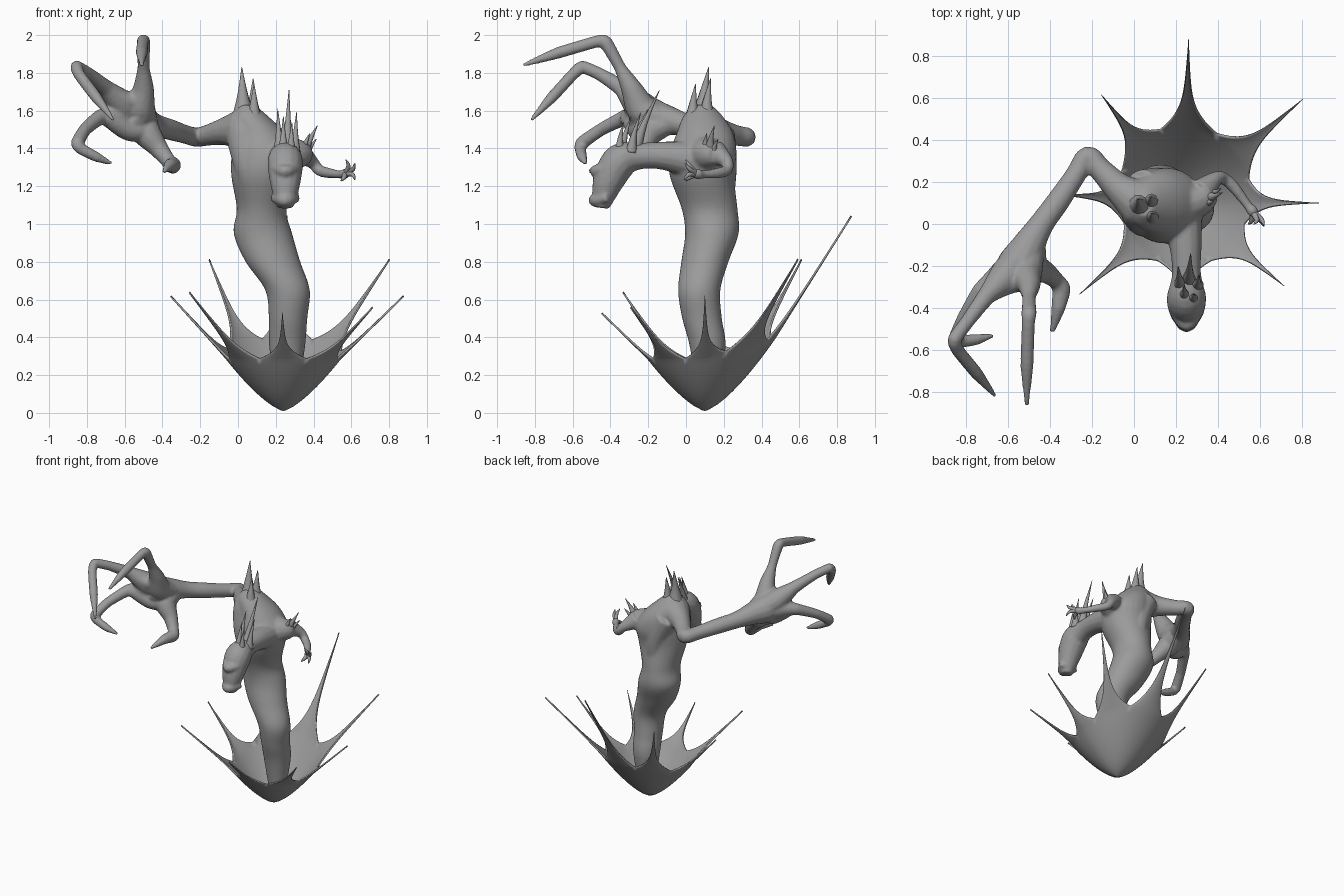
import bpy, bmesh
from math import sin, cos, pi, atan2
from mathutils import Vector

grey = bpy.data.materials.new("dark_grey")
grey.diffuse_color = (.33, .33, .33, 1)


def spline(pts, n, straight=0.0):
    # Catmull-Rom through points of any dimension, blended towards straight segments
    out = []
    for i in range(len(pts) - 1):
        p = [Vector(pts[min(max(i + k, 0), len(pts) - 1)]) for k in (-1, 0, 1, 2)]
        for j in range(n):
            t = j / n
            c = 0.5 * (2 * p[1] + (p[2] - p[0]) * t
                       + (2 * p[0] - 5 * p[1] + 4 * p[2] - p[3]) * t * t
                       + (3 * p[1] - p[0] - 3 * p[2] + p[3]) * t ** 3)
            out.append(c * (1 - straight) + (p[1] * (1 - t) + p[2] * t) * straight)
    return out + [Vector(pts[-1])]


def skin(bm, rings):
    n = len(rings[0])
    vs = [[bm.verts.new(p) for p in r] for r in rings]
    for a, b in zip(vs, vs[1:]):
        for i in range(n):
            bm.faces.new((a[i], a[(i + 1) % n], b[(i + 1) % n], b[i]))
    bm.faces.new(vs[0][::-1])
    bm.faces.new(vs[-1])


def tube(bm, pts, steps=5, seg=14, straight=0.0):
    # round tube along (x, y, z, radius) points
    s = spline(pts, steps, straight)
    c = [Vector(p[:3]) for p in s]
    rings, side, last = [], None, None
    for i, p in enumerate(s):
        d = (c[min(i + 1, len(c) - 1)] - c[max(i - 1, 0)]).normalized()
        side = d.orthogonal().normalized() if side is None else last.rotation_difference(d) @ side
        last = d
        up = d.cross(side)
        r = max(p[3], 0.0015)
        rings.append([c[i] + (side * cos(2 * pi * k / seg) + up * sin(2 * pi * k / seg)) * r
                      for k in range(seg)])
    skin(bm, rings)


def finish(bm, name):
    bmesh.ops.recalc_face_normals(bm, faces=bm.faces)
    for f in bm.faces:
        f.smooth = True
    me = bpy.data.meshes.new(name)
    bm.to_mesh(me)
    bm.free()
    me.materials.append(grey)
    ob = bpy.data.objects.new(name, me)
    bpy.context.collection.objects.link(ob)
    return ob


# torso: stacked ellipses (cx, cy, z, rx, ry)
bm = bmesh.new()
torso = [(.26, .115, .12, .06, .06), (.26, .115, .35, .095, .095), (.265, .085, .5, .102, .105),
         (.262, .07, .65, .118, .112), (.185, .1, .8, .145, .125), (.132, .137, .95, .155, .142),
         (.125, .125, 1.08, .132, .148), (.14, .085, 1.25, .175, .17), (.15, .09, 1.37, .185, .178),
         (.115, .1, 1.48, .14, .15), (.06, .09, 1.57, .1, .105), (.05, .085, 1.63, .04, .05)]
skin(bm, [[(cx + rx * cos(2 * pi * k / 28), cy + ry * sin(2 * pi * k / 28), z) for k in range(28)]
          for cx, cy, z, rx, ry in spline(torso, 5)])

# neck, head, brow, cheeks and lips
tube(bm, [(.22, .08, 1.33, .11), (.245, -.1, 1.36, .078), (.25, -.24, 1.36, .07),
          (.25, -.345, 1.335, .094), (.25, -.405, 1.24, .085), (.25, -.435, 1.15, .064),
          (.25, -.445, 1.085, .04)])
tube(bm, [(.18, -.40, 1.30, .02), (.25, -.48, 1.28, .032), (.32, -.40, 1.30, .02)])
tube(bm, [(.19, -.41, 1.14, .025), (.25, -.485, 1.125, .034), (.31, -.41, 1.14, .025)])

# muscles from chest and back to the large shoulder, and to the small shoulder
tube(bm, [(.1, .06, 1.1, .07), (.05, .01, 1.3, .07), (.03, .05, 1.45, .09), (.03, .08, 1.53, .09)])
tube(bm, [(.14, .19, 1.08, .06), (.12, .19, 1.3, .08), (.04, .17, 1.48, .09)])
tube(bm, [(.2, .1, 1.36, .12), (.31, .12, 1.37, .085), (.36, .16, 1.37, .055)])

# large arm
tube(bm, [(.03, .1, 1.5, .12), (-.07, .17, 1.49, .075), (-.16, .26, 1.47, .056), (-.22, .32, 1.46, .052),
          (-.28, .23, 1.475, .05), (-.36, .11, 1.5, .056), (-.44, .0, 1.525, .06),
          (-.5, -.1, 1.55, .08), (-.55, -.2, 1.57, .105), (-.58, -.25, 1.6, .08)])

# large hand: each finger starts in the wrist and spreads over the palm
fingers = [
    [(-.48, -.1, 1.54, .06), (-.52, -.23, 1.6, .085), (-.5, -.29, 1.72, .056), (-.5, -.35, 1.83, .032),
     (-.5, -.425, 1.962, .037), (-.503, -.47, 1.967, .032), (-.51, -.68, 1.905, .031), (-.51, -.865, 1.84, .01)],
    [(-.5, -.1, 1.55, .06), (-.6, -.24, 1.62, .085), (-.7, -.34, 1.72, .045), (-.79, -.46, 1.795, .034),
     (-.855, -.55, 1.832, .034), (-.84, -.6, 1.79, .031), (-.75, -.71, 1.67, .03), (-.66, -.82, 1.55, .01)],
    [(-.5, -.1, 1.54, .06), (-.63, -.25, 1.57, .07), (-.73, -.32, 1.565, .042), (-.81, -.45, 1.5, .034),
     (-.85, -.55, 1.43, .036), (-.835, -.56, 1.4, .031), (-.75, -.55, 1.355, .027), (-.67, -.53, 1.32, .01)],
    [(-.48, -.1, 1.53, .06), (-.49, -.2, 1.49, .08), (-.42, -.23, 1.4, .052), (-.37, -.27, 1.335, .04),
     (-.345, -.31, 1.31, .045), (-.36, -.4, 1.31, .034), (-.39, -.515, 1.28, .012)]]
for f in fingers:
    tube(bm, f, straight=.6)
# webs between the finger roots
tube(bm, [(-.48, -.21, 1.5, .06), (-.58, -.25, 1.5, .06), (-.7, -.31, 1.57, .045)])
tube(bm, [(-.51, -.27, 1.68, .05), (-.58, -.28, 1.65, .05), (-.67, -.32, 1.69, .045)])

# small arm
tube(bm, [(.32, .15, 1.38, .07), (.39, .215, 1.33, .036), (.43, .215, 1.285, .03), (.48, .17, 1.27, .028),
          (.54, .09, 1.262, .022), (.565, .06, 1.265, .028), (.575, .035, 1.27, .015)])

body = finish(bm, "creature_body")
m = body.modifiers.new("fuse", 'REMESH')
m.mode, m.voxel_size, m.use_smooth_shade = 'VOXEL', 0.01, True
m = body.modifiers.new("soften", 'SMOOTH')
m.factor, m.iterations = 0.5, 4

# spines: root, root radius, tip
spines = {
    "head_spines": [((.26, -.27, 1.39), .036, (.27, -.14, 1.71)), ((.22, -.29, 1.38), .034, (.21, -.2, 1.61)),
                    ((.3, -.29, 1.38), .032, (.31, -.24, 1.59)), ((.24, -.34, 1.37), .034, (.24, -.29, 1.57)),
                    ((.28, -.35, 1.37), .032, (.285, -.33, 1.54))],
    "large_shoulder_spines": [((.03, .09, 1.55), .068, (.02, .12, 1.83)), ((.085, .04, 1.51), .06, (.085, .05, 1.74)),
                              ((.08, .11, 1.52), .062, (.08, .13, 1.77))],
    "small_shoulder_spines": [((.345, .13, 1.38), .036, (.42, .15, 1.52)), ((.355, .15, 1.37), .03, (.415, .17, 1.45)),
                              ((.335, .11, 1.38), .032, (.38, .11, 1.48))]}
for name, items in spines.items():
    bm = bmesh.new()
    for root, r, tip in items:
        a, b = Vector(root), Vector(tip)
        mid = a.lerp(b, .45) + Vector((0, -.008, 0))
        tube(bm, [(*a, r), (*mid, r * .45), (*b, .0015)], 5, 10)
    finish(bm, name)

# small hand fingers
bm = bmesh.new()
for mid, tip in [((.585, .02, 1.305), (.572, .0, 1.34)), ((.608, .02, 1.29), (.618, -.005, 1.32)),
                 ((.606, .015, 1.262), (.618, -.01, 1.235)), ((.56, .015, 1.245), (.545, .0, 1.228))]:
    tube(bm, [(.567, .055, 1.266, .016), (*mid, .012), (*tip, .003)], 4, 8)
finish(bm, "small_hand_fingers")

# spiked cup: one petal per spike tip, anticlockwise from the right
tips = [(.88, .1, .615), (.805, .595, .81), (.26, .88, 1.04), (-.155, .615, .81),
        (-.36, .14, .615), (-.26, -.335, .635), (.235, -.45, .525), (.715, -.295, .555)]
base = Vector((.24, .10, .01))
ang = [atan2(t[1] - .1, t[0] - .24) % (2 * pi) for t in tips]
ang[0] = 0


def rim(a):
    back = max(0, sin(a))
    r = .305 + .07 * back
    return Vector((base.x + r * cos(a), base.y + r * sin(a), .285 + .11 * back))


def profile(p, t):
    # bulging cone from the bottom point to the rim
    k = t ** .8
    return Vector((base.x + (p.x - base.x) * k, base.y + (p.y - base.y) * k,
                   base.z + (p.z - base.z) * t ** 1.12))


bm = bmesh.new()
for i, tip in enumerate(tips):
    a = ang[i]
    lo = (a + (ang[i - 1] - (2 * pi if i == 0 else 0))) / 2
    hi = (a + (ang[i + 1] if i < 7 else 2 * pi)) / 2
    n = 6
    angles = [lo + (a - lo) * j / n for j in range(n)] + [a + (hi - a) * j / n for j in range(n + 1)]
    ring, mid, tip = [rim(q) for q in angles], rim(a), Vector(tip)
    rows = [[profile(p, .02 + .98 * j / 10) for p in ring] for j in range(11)]
    for j in range(1, 21):
        s = (j / 20) ** 1.6
        c = mid.lerp(tip, s)
        w = .77 * (1 - s) ** 6.5 + .23 * (1 - s) ** 1.2 + .012 * s
        rows.append([c + (p - mid) * w for p in ring])
    vs = [[bm.verts.new(p) for p in r] for r in rows]
    for r0, r1 in zip(vs, vs[1:]):
        for k in range(len(ring) - 1):
            bm.faces.new((r0[k], r0[k + 1], r1[k + 1], r1[k]))
    b = bm.verts.new(base)
    for k in range(len(ring) - 1):
        bm.faces.new((b, vs[0][k + 1], vs[0][k]))
bmesh.ops.remove_doubles(bm, verts=bm.verts, dist=0.0002)
cup = finish(bm, "spiked_cup")
m = cup.modifiers.new("thickness", 'SOLIDIFY')
m.thickness, m.offset = 0.01, -1
